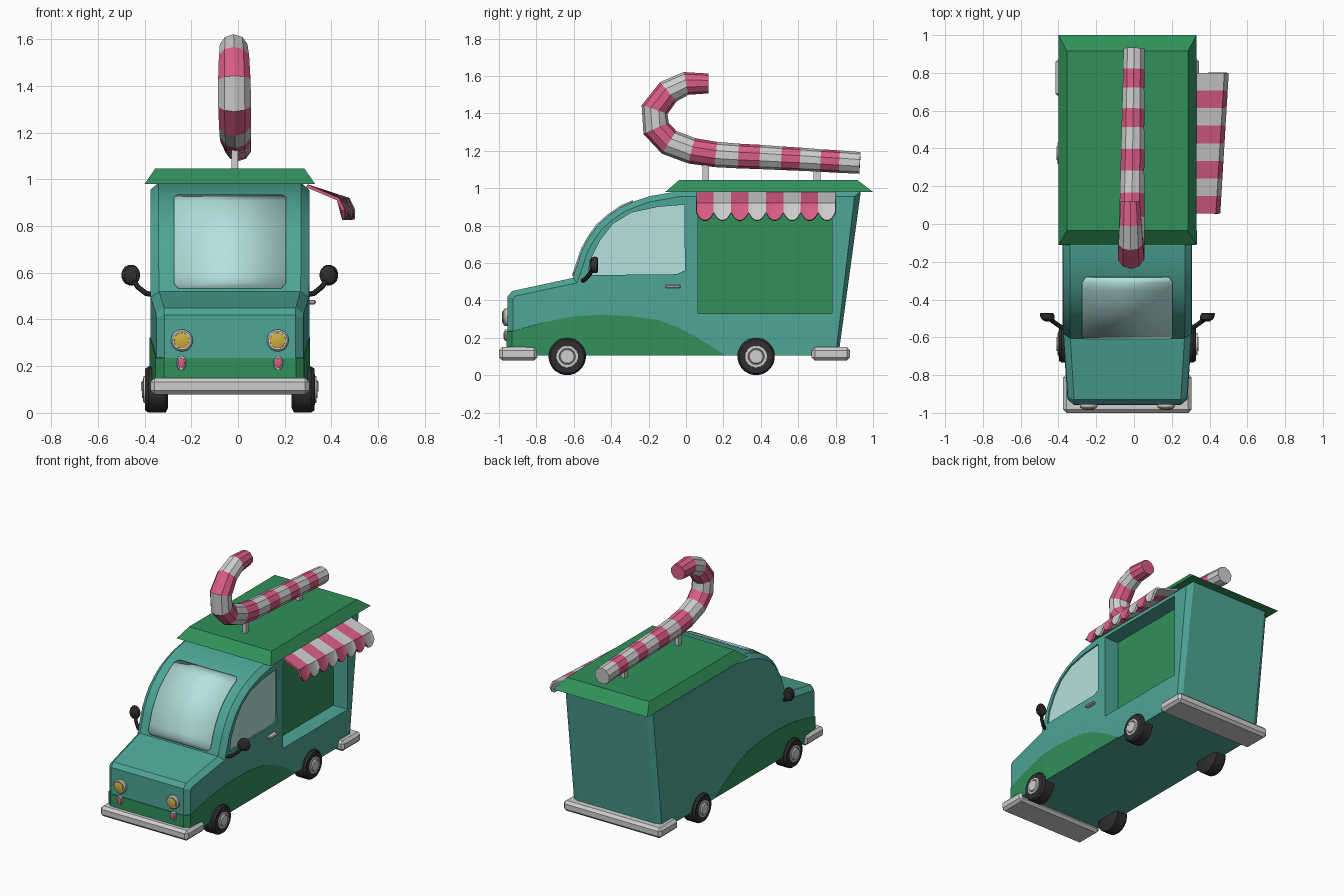
import bpy, bmesh, math
from mathutils import Vector

if "Cube" in bpy.data.objects:
    bpy.data.objects.remove(bpy.data.objects["Cube"])

CX = -0.035          # the van body's centre line; all parts are built relative to it


def mat(name, *rgb):
    m = bpy.data.materials.new(name)
    m.diffuse_color = (*rgb, 1)
    m.use_nodes = True
    m.node_tree.nodes["Principled BSDF"].inputs["Base Color"].default_value = m.diffuse_color
    return m


TEAL = mat("teal paint", 0.075, 0.38, 0.31)
GREEN = mat("green paint", 0.03, 0.28, 0.10)
GLASS = mat("pale glass", 0.46, 0.76, 0.74)
PINK = mat("pink", 0.70, 0.11, 0.24)
WHITE = mat("light grey", 0.62, 0.62, 0.62)
BLACK = mat("black rubber", 0.028, 0.028, 0.03)
YELLOW = mat("lamp yellow", 0.62, 0.42, 0.05)


def make(name, verts, faces, mats, idx=None):
    me = bpy.data.meshes.new(name)
    me.from_pydata([tuple(v) for v in verts], [], faces)
    for m in mats:
        me.materials.append(m)
    if idx:
        me.polygons.foreach_set("material_index", idx)
    bm = bmesh.new()
    bm.from_mesh(me)
    bmesh.ops.recalc_face_normals(bm, faces=bm.faces[:])
    bm.to_mesh(me)
    bm.free()
    ob = bpy.data.objects.new(name, me)
    ob.location.x = CX
    bpy.context.collection.objects.link(ob)
    return ob


def loft(name, rings, mats):
    """Capped skin through equal closed rings; materials cycle per segment."""
    n, k = len(rings[0]), len(mats)
    faces, idx = [list(range(n))], [0]
    for i in range(len(rings) - 1):
        for j in range(n):
            a, b = i * n + j, i * n + (j + 1) % n
            faces.append([a, b, b + n, a + n])
            idx.append(i % k)
    faces.append([(len(rings) - 1) * n + j for j in range(n)])
    idx.append((len(rings) - 2) % k)
    return make(name, [v for r in rings for v in r], faces, mats, idx)


def circle(c, u, v, r, n):
    return [Vector(c) + r * (u * math.cos(2 * math.pi * (i + .5) / n) + v * math.sin(2 * math.pi * (i + .5) / n))
            for i in range(n)]


def tube(name, pts, radii, side, n, mats):
    pts, side, rings = [Vector(p) for p in pts], Vector(side), []
    for i, p in enumerate(pts):
        t = (pts[min(i + 1, len(pts) - 1)] - pts[max(i - 1, 0)]).normalized()
        v = t.cross(side).normalized()
        rings.append(circle(p, v.cross(t), v, radii[i], n))
    return loft(name, rings, mats)


def lathe(name, c, axis, prof, m, n=24, stretch=1.0):
    """Turned shape: prof is (radius, offset along axis)."""
    axis = Vector(axis)
    u = Vector((0, 1, 0)) if abs(axis.x) > .5 else Vector((1, 0, 0))
    ob = loft(name, [circle(Vector(c) + axis * o, u, Vector((0, 0, stretch)), r, n) for r, o in prof], [m])
    return smooth(ob)


def slab(name, poly, x0, x1, m):
    return loft(name, [[(x, y, z) for y, z in poly] for x in (x0, x1)], [m])


def box(name, lo, hi, m, bevel=0.0):
    x0, y0, z0 = lo
    x1, y1, z1 = hi
    ob = loft(name, [[(x0, y0, z), (x1, y0, z), (x1, y1, z), (x0, y1, z)] for z in (z0, z1)], [m])
    if bevel:
        b = ob.modifiers.new("bevel", 'BEVEL')
        b.width, b.segments = bevel, 1
    return ob


def smooth(ob, angle=30):
    bpy.ops.object.select_all(action='DESELECT')
    ob.select_set(True)
    bpy.context.view_layer.objects.active = ob
    bpy.ops.object.shade_smooth_by_angle(angle=math.radians(angle))
    return ob


def inset(poly, d):
    out, n = [], len(poly)
    for i in range(n):
        p, q, r = (Vector(poly[(i + k) % n]) for k in (-1, 0, 1))
        a, b = (q - p).normalized(), (r - q).normalized()
        na, nb = Vector((a.y, -a.x)), Vector((b.y, -b.x))
        out.append(tuple(q + d * (na + nb) / (1 + na.dot(nb))))
    return out


def body_shell(name, side, mid, hs, hm, m):
    """Chamfered shell that narrows toward the nose."""
    ob = loft(name, [[(x, y, z) for y, z in p] for x, p in ((-hs, side), (-hm, mid), (hm, mid), (hs, side))], [m])
    bm = bmesh.new()
    bm.from_mesh(ob.data)
    bmesh.ops.bisect_plane(bm, geom=bm.verts[:] + bm.edges[:] + bm.faces[:], dist=1e-5,
                           plane_co=(0, -.56, 0), plane_no=(0, 1, 0))
    for v in bm.verts:
        if v.co.y < -.56:
            v.co.x *= 1 - .08 * (-.56 - v.co.y) / .395
    bm.to_mesh(ob.data)
    bm.free()
    return ob


# Van body with chamfered edges
screen = [(-.605, .52), (-.58, .595), (-.553, .674), (-.515, .742), (-.473, .80),
          (-.415, .852), (-.345, .90), (-.27, .932), (-.195, .957)]
mid = [(-.955, .105), (-.955, .42), (-.93, .45)] + screen + [(-.035, .985), (.935, .985), (.815, .105)]
side = inset(mid, .03)
side[0], side[-1] = (side[0][0], .105), (.80, .105)
body = body_shell("van_body", side, mid, .34, .305, TEAL)

# Cut the serving hatch and the side window recess (right side only)
hatch = [(.065, .33), (.065, .93), (.78, .93), (.78, .33)]
window = [(-.525, .535), (-.51, .62), (-.46, .72), (-.39, .81), (-.29, .87), (-.15, .90),
          (-.008, .912), (-.006, .56), (-.05, .54)]
for cutter in (slab("hatch_cutter", hatch, .225, .45, TEAL), slab("window_cutter", window, .327, .45, TEAL)):
    cutter.hide_render = True
    bo = body.modifiers.new("cut", 'BOOLEAN')
    bo.operation, bo.solver, bo.object = 'DIFFERENCE', 'EXACT', cutter
    bpy.context.view_layer.update()
    bpy.context.view_layer.objects.active = body
    bpy.ops.object.modifier_apply(modifier="cut")
    bpy.data.objects.remove(cutter)
smooth(body, 25)
slab("hatch_back_panel", hatch, .222, .229, GREEN)
slab("side_window", window, .322, .330, GLASS)

# Green painted sweep around the lower nose and flanks
sweep = [(-.75, .285), (-.6, .315), (-.45, .322), (-.3, .316), (-.15, .295), (-.04, .255), (.07, .195), (.21, .108)]
body_shell("lower_paint", [(-.929, .108), (-.929, .235)] + sweep,
           [(-.959, .108), (-.959, .235)] + sweep, .343, .307, GREEN)

# Curved windscreen with clipped corners
S = [Vector(p) for p in screen]
rows = [S[0].lerp(S[1], .15), S[0].lerp(S[1], .45)] + S[1:7] + [S[6].lerp(S[7], .5), S[6].lerp(S[7], .85)]
verts, faces = [], []
for i, p in enumerate(rows):
    w = .22 if i in (0, len(rows) - 1) else .24
    t = (rows[min(i + 1, len(rows) - 1)] - rows[max(i - 1, 0)]).normalized()
    q = p + .005 * Vector((-t.y, t.x))
    verts += [(-w, q.x, q.y), (w, q.x, q.y)]
    if i:
        faces.append([2 * i - 2, 2 * i - 1, 2 * i + 1, 2 * i])
glass = make("windscreen", verts, faces, [GLASS])
so = glass.modifiers.new("thickness", 'SOLIDIFY')
so.thickness, so.offset = .008, 0
smooth(glass)

# Overhanging roof
loft("roof", [[(-w, a, z), (w, a, z), (w, b, z), (-w, b, z)]
              for w, a, b, z in ((.365, -.11, 1.0, .98), (.32, -.035, .915, 1.045))], [GREEN])

# Striped cane on the roof, with posts
cane = [(.93, 1.135), (.82, 1.142), (.72, 1.148), (.61, 1.155), (.51, 1.16), (.395, 1.167), (.28, 1.172),
        (.16, 1.18), (.03, 1.2), (-.09, 1.245), (-.16, 1.32), (-.168, 1.42), (-.095, 1.515), (0, 1.56), (.12, 1.56)]
radii = [.058, .06, .06, .062, .063, .065, .066, .068, .07, .072, .074, .073, .068, .062, .053]
tube("striped_cane", [(.035 - .02 * i / 14, y, z) for i, (y, z) in enumerate(cane)], radii, (1, 0, 0), 10,
     [WHITE, PINK])
for y in (.105, .70):
    box("cane_post", (.008, y - .018, 1.03), (.036, y + .018, 1.15), WHITE)

# Scalloped, striped awning
verts, faces, idx = [], [], []
for c in range(41):
    y = .055 + .745 * c / 40
    x = .485 + .045 * c / 40
    verts += [(.33, y, .972), (x - .022, y, .915), (x, y, .868 - .042 * math.sin(math.pi * (c % 5) / 5) ** .7)]
    if c:
        a = 3 * c - 3
        faces += [[a, a + 1, a + 4, a + 3], [a + 1, a + 2, a + 5, a + 4]]
        idx += [(c - 1) // 5 % 2] * 2
awning = make("awning", verts, faces, [PINK, WHITE], idx)
so = awning.modifiers.new("thickness", 'SOLIDIFY')
so.thickness, so.offset = .014, 0

# Bumpers and door handle
box("front_bumper", (-.34, -1.0, .078), (.34, -.795, .15), WHITE, .018)
box("rear_bumper", (-.38, .672, .078), (.38, .878, .15), WHITE, .018)
box("door_handle", (.335, -.11, .465), (.368, -.03, .483), WHITE, .005)

# Paired parts: wheels, lamps, mirrors
for s in (-1, 1):
    for y in (-.635, .375):
        c = (0, y, .1)
        lathe("tyre", c, (s, 0, 0), [(.08, .265), (.1, .275), (.1, .348), (.09, .362), (.06, .364)], BLACK)
        lathe("hubcap", c, (s, 0, 0), [(.06, .34), (.058, .37), (.044, .371), (.04, .366), (.036, .376)], WHITE)
    c = (s * .205, -.95, .31)
    lathe("headlamp_rim", c, (0, -1, 0), [(.047, 0), (.047, .018), (.04, .026)], WHITE)
    lathe("headlamp", c, (0, -1, 0), [(.034, .02), (.033, .03), (.02, .034)], YELLOW)
    c = (s * .207, -.95, .213)
    lathe("small_lamp_rim", c, (0, -1, 0), [(.021, 0), (.021, .016), (.017, .02)], WHITE, 16, 1.5)
    lathe("small_lamp", c, (0, -1, 0), [(.015, .015), (.014, .023), (.008, .026)], PINK, 16, 1.5)
    tube("mirror_arm", [(s * .325, -.555, .505), (s * .36, -.54, .512), (s * .395, -.515, .54), (s * .42, -.495, .58)],
         [.012] * 4, (0, 1, 0), 8, [BLACK])
    lathe("mirror", (s * .423, -.49, .59), (s * .25, 1, 0),
          [(.018, -.026), (.034, -.016), (.039, 0), (.038, .014), (.03, .02)], BLACK, 16, 1.15)
